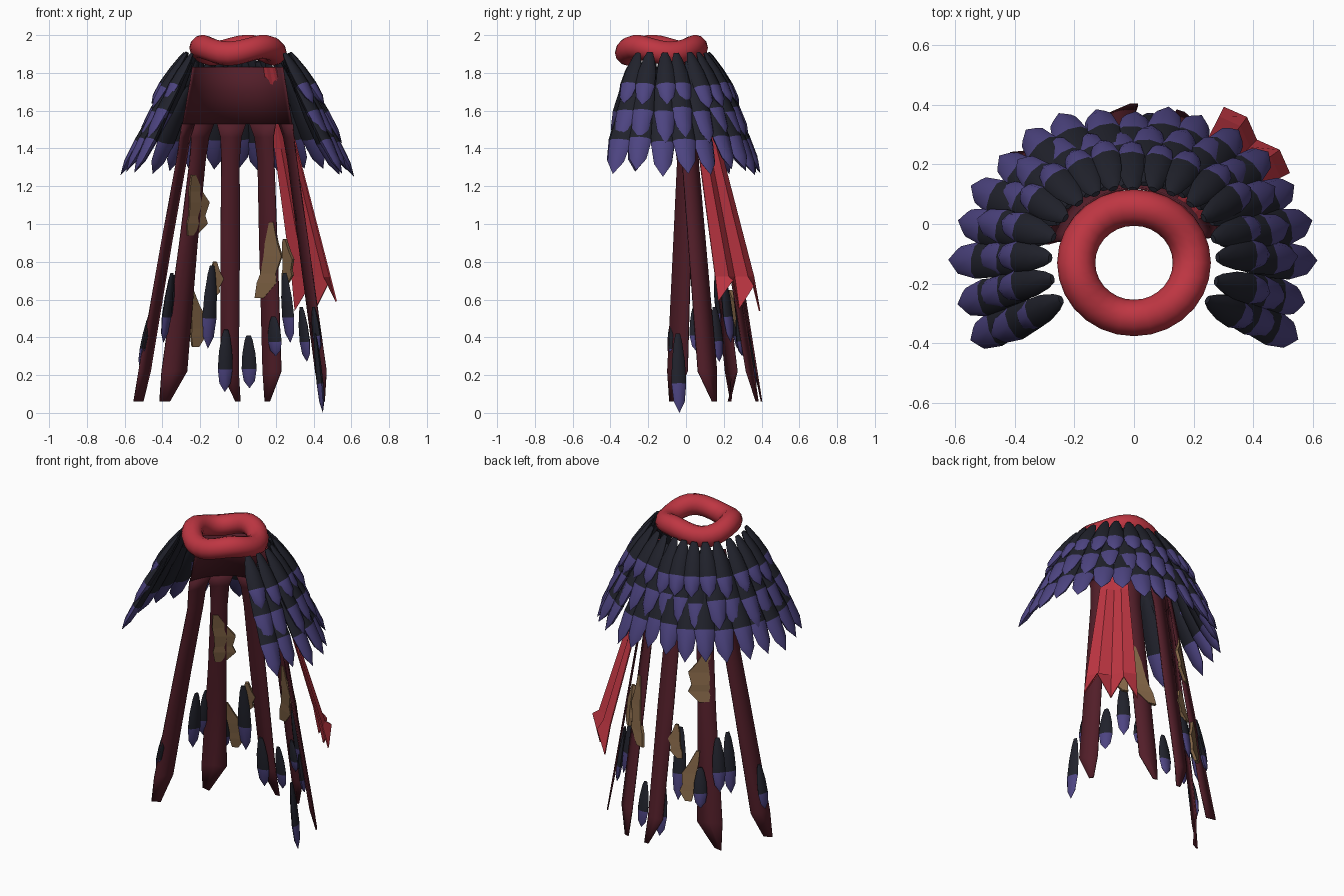
import bpy, bmesh, math, random
from math import sin, cos, pi, radians
from mathutils import Vector

random.seed(4)
if "Cube" in bpy.data.objects:
    bpy.data.objects.remove(bpy.data.objects["Cube"])

CY = -0.13  # axis of the collar and cloak


def material(name, rgb):
    m = bpy.data.materials.new(name)
    m.use_nodes = True
    m.diffuse_color = (*rgb, 1)
    m.node_tree.nodes["Principled BSDF"].inputs["Base Color"].default_value = (*rgb, 1)
    return m


RED = material("bright red", (0.52, 0.037, 0.055))
MAROON = material("dark maroon", (0.085, 0.013, 0.022))
TAN = material("tan", (0.225, 0.13, 0.062))
DARK = material("feather black", (0.015, 0.016, 0.025))
PURPLE = material("feather purple", (0.074, 0.058, 0.22))


def finish(bm, name, mats, angle=None, thickness=0):
    bmesh.ops.recalc_face_normals(bm, faces=bm.faces)
    mesh = bpy.data.meshes.new(name)
    bm.to_mesh(mesh)
    bm.free()
    ob = bpy.data.objects.new(name, mesh)
    bpy.context.collection.objects.link(ob)
    for m in mats:
        mesh.materials.append(m)
    if thickness:
        mod = ob.modifiers.new("cloth", "SOLIDIFY")
        mod.thickness, mod.offset = thickness, 0
    if angle:
        bpy.ops.object.select_all(action="DESELECT")
        ob.select_set(True)
        bpy.context.view_layer.objects.active = ob
        bpy.ops.object.shade_smooth_by_angle(angle=radians(angle))


def polar(deg, r, z):
    a = radians(deg)
    return Vector((r * cos(a), CY + r * sin(a), z))


def bridge(bm, rings, closed=True):
    n = len(rings[0])
    for lo, hi in zip(rings, rings[1:]):
        for i in range(n if closed else n - 1):
            j = (i + 1) % n
            bm.faces.new((lo[i], lo[j], hi[j], hi[i]))


# Wavy rolled collar, slightly shorter front to back
bm = bmesh.new()
rings = []
for i in range(28):
    a = 360 * i / 28
    mid = 1.92 + 0.018 * cos(radians(3 * (a - 315)))
    ring = []
    for k in range(12):
        p = polar(a, 0.194 + 0.064 * cos(2 * pi * k / 12), mid + 0.064 * sin(2 * pi * k / 12))
        p.y = CY + (p.y - CY) * 0.955
        ring.append(bm.verts.new(p))
    rings.append(ring)
bridge(bm, rings + rings[:1])
finish(bm, "collar_ring", [RED], 60)

# Feather: flattened bullet with a purple tip
PROFILE = [(0, 0.3), (0.1, 0.55), (0.35, 0.88), (0.63, 1), (0.86, 0.74)]
SIDES = 8


def add_feather(bm, top, tip, outward, width, thick):
    axis = tip - top
    side = axis.cross(outward).normalized()
    normal = side.cross(axis).normalized()
    rings = [[bm.verts.new(top + axis * t + side * (w * width / 2 * cos(k * 2 * pi / SIDES))
                           + normal * (w * thick / 2 * sin(k * 2 * pi / SIDES)))
              for k in range(SIDES)] for t, w in PROFILE]
    first = len(bm.faces)
    bridge(bm, rings)
    end = bm.verts.new(tip)
    for k in range(SIDES):
        bm.faces.new((rings[-1][k], rings[-1][(k + 1) % SIDES], end))
    bm.faces.new(rings[0])
    bm.faces.ensure_lookup_table()
    for f in bm.faces[first:]:
        t = (f.calc_center_median() - top).dot(axis) / axis.length_squared
        f.material_index = int(t > 0.63)


# Three overlapping feather rows of the mantle
ROWS = [("upper", 0.0, 0.47, 17, 0.105, 0.035),
        ("middle", 0.06, 0.74, 18, 0.118, 0.012),
        ("lower", 0.25, 1.01, 19, 0.126, -0.01)]
for label, s0, s1, count, width, lift in ROWS:
    bm = bmesh.new()
    for i in range(count):
        a = -26 + 232 * i / (count - 1) + random.uniform(-1.2, 1.2)
        side = abs(cos(radians(a)))
        inner, outer = 0.235 + 0.035 * side, 0.52 + 0.1 * side
        end = s1 + random.uniform(-0.05, 0.02)
        raised = lift + random.uniform(-0.01, 0.01)

        def on_slope(s):
            return polar(a, inner + (outer - inner) * s + raised * min(1, 0.3 + s * 2),
                         1.89 - 0.62 * s + raised * 0.4)
        facing = polar(a + random.uniform(-10, 10), 1, 0) - polar(a, 0, 0) + Vector((0, 0, 0.5))
        add_feather(bm, on_slope(s0), on_slope(end), facing, width, 0.055)
    finish(bm, label + "_feather_row", [DARK, PURPLE], 40)


# Cloth lying on a cone that widens downward
def cone_r(z):
    return 0.25 + 0.28 * (1.83 - z) / 1.77


def cloth(name, mat, rows, steps, angle=30, thickness=0.008, twist=0):
    """rows: (height, start angle, end angle)"""
    bm = bmesh.new()
    grid = []
    for z, a, b in rows:
        turn = twist * (1.83 - z) / 1.77
        grid.append([bm.verts.new(polar(a + (b - a) * i / steps,
                                        cone_r(z) + turn * (i / steps - 0.5), z))
                     for i in range(steps + 1)])
    bridge(bm, grid, closed=False)
    finish(bm, name, [mat], angle, thickness)


cloth("cloak_yoke", MAROON, [(1.83, 19, 163), (1.7, 18, 165), (1.53, 17, 168)], 24)

# Long strips hanging from the yoke: top angle, bottom angle, half width, tip skew, twist
STRIPS = [(157, 170, 6.5, 4, 0.045), (131, 132, 8, 5, 0.05), (97, 95, 5.5, -5, 0),
          (63, 69, 6, 4, 0), (28, 29, 6.5, 3, 0)]
for i, (top, low, half, skew, twist) in enumerate(STRIPS):
    mid = (top + low) / 2
    cloth(f"cloak_strip_{i + 1}", MAROON,
          [(1.53, top - 15, min(top + 15, 168)), (1.46, top - 10.5, top + 10.5),
           (1.33, top - 8.5, top + 8.5), (0.9, mid - 7.5, mid + 7.5),
           (0.22, low - half, low + half), (0.06, low + skew - 1.5, low + skew + 1.5)],
          2, twist=twist)

# Ragged tan patches: angle, middle height, half angle, half height, slant
PATCHES = [(126, 1.1, 11.5, 0.16, 2), (118, 0.5, 6, 0.15, 3), (106, 0.7, 5.5, 0.1, -2),
           (64, 0.81, 8.5, 0.2, -7), (50, 0.8, 5.5, 0.12, -2)]
RAGGED = [(1, 0.35, 0.8), (0.45, -0.35, 0.9), (0.1, -0.95, 0.8),
          (-0.35, -0.6, 0.8), (-0.6, -0.8, 0.95), (-1, 0.1, 0.85)]
for i, (a, z, da, dz, slant) in enumerate(PATCHES):
    cloth(f"tan_patch_{i + 1}", TAN,
          [(z + dz * v, a + slant * v + da * lo, a + slant * v + da * hi)
           for v, lo, hi in RAGGED], 1, None, 0.018)

# Pleated red sash with a jagged hem, its top tucked inside the yoke
bm = bmesh.new()
HEM = [0.54, 0.67, 0.55, 0.7, 0.59]
TANGENT = Vector((sin(radians(45)), -cos(radians(45)), 0))
grid = []
for t in (0, 0.35, 0.9, 1):
    line = []
    for i, hem in enumerate(HEM):
        u = i / (len(HEM) - 1) - 0.5
        z = 1.83 - 1.11 * t / 0.9 if t < 1 else hem
        r = 0.239 + 0.356 * t + (0.015 if i % 2 else -0.015) * t
        line.append(bm.verts.new(polar(45, r, z) + TANGENT * u * (0.09 + 0.22 * t)))
    grid.append(line)
bridge(bm, grid, closed=False)
finish(bm, "red_sash", [RED], None, 0.008)

# Loose feathers among the strips: angle, top height, tip height, inset of the tip
LOOSE = [(172, 0.51, 0.24, -0.025), (149, 0.74, 0.37, 0.02), (139, 0.73, 0.41, -0.03),
         (126, 0.56, 0.32, -0.03), (110, 0.78, 0.34, 0.02), (98, 0.44, 0.11, 0.02),
         (83, 0.41, 0.13, 0.02), (65, 0.51, 0.3, 0.02), (53, 0.74, 0.37, 0.02),
         (40, 0.56, 0.27, 0.02), (24, 0.56, 0.32, 0.02), (12, 0.42, 0.0, 0.08)]
bm = bmesh.new()
for a, top, tip, inset in LOOSE:
    add_feather(bm, polar(a, cone_r(top) - inset * 0.7, top), polar(a, cone_r(tip) - inset, tip),
                polar(a, 1, 0) - polar(a, 0, 0), 0.08, 0.035)
finish(bm, "loose_feathers", [DARK, PURPLE], 40)
